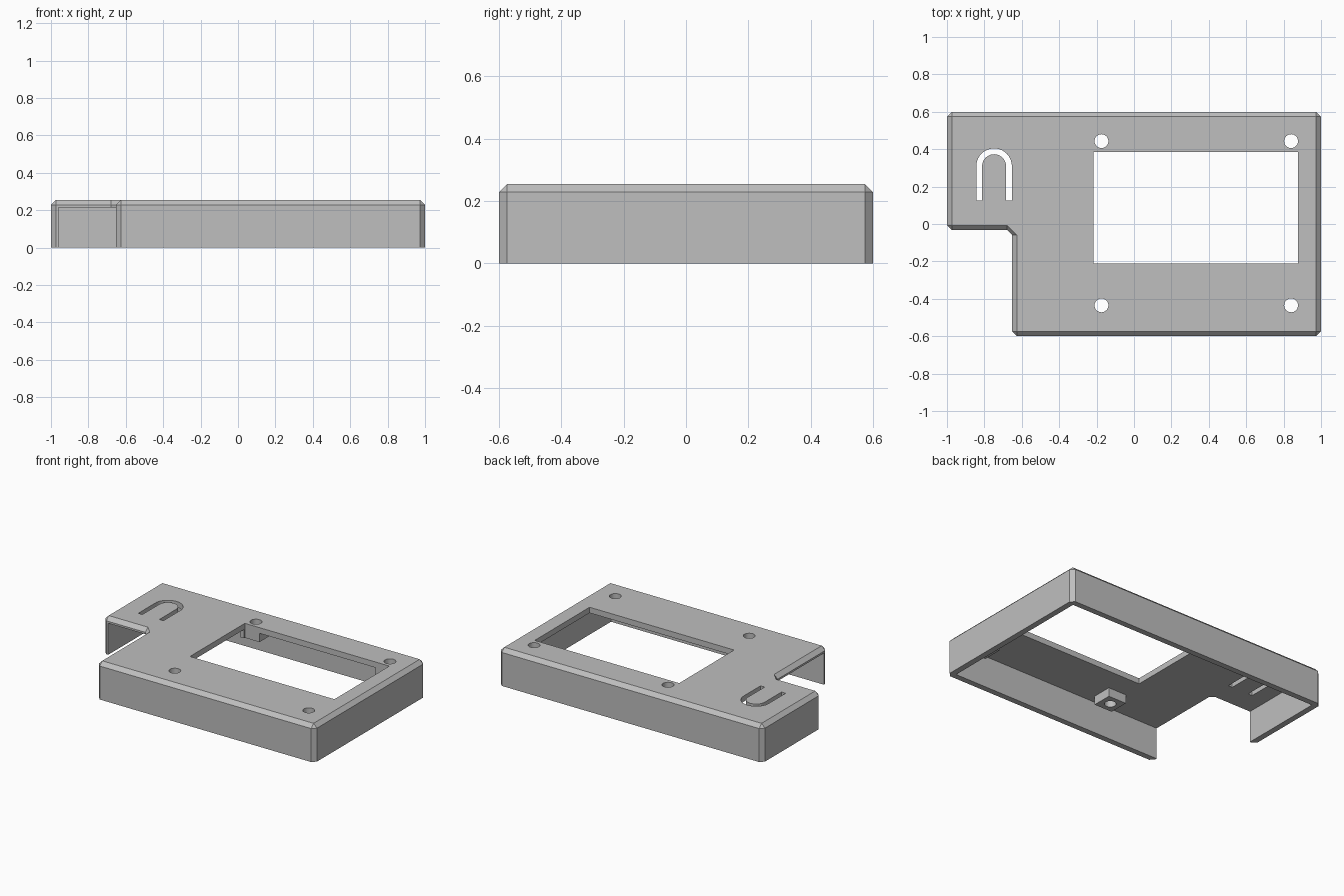
import bpy
import bmesh
from math import sin, cos, pi
from mathutils import Vector

if "Cube" in bpy.data.objects:
    bpy.data.objects.remove(bpy.data.objects["Cube"])

HEIGHT, CHAMFER, WALL, CEILING = 0.255, 0.026, 0.04, 0.216

grey = bpy.data.materials.new("mid grey plastic")
grey.use_nodes = True
COLOUR = (0.52, 0.52, 0.52, 1)
grey.diffuse_color = COLOUR
grey.node_tree.nodes["Principled BSDF"].inputs["Base Color"].default_value = COLOUR


def loft(name, rings):
    """Solid through a stack of (outline, z) rings of equal length."""
    bm = bmesh.new()
    loops = [[bm.verts.new((x, y, z)) for x, y in outline] for outline, z in rings]
    n = len(loops[0])
    for low, high in zip(loops, loops[1:]):
        for i in range(n):
            j = (i + 1) % n
            bm.faces.new((low[i], low[j], high[j], high[i]))
    bm.faces.new(loops[0][::-1])
    bm.faces.new(loops[-1])
    bmesh.ops.remove_doubles(bm, verts=bm.verts, dist=1e-5)
    bmesh.ops.recalc_face_normals(bm, faces=bm.faces)
    mesh = bpy.data.meshes.new(name)
    bm.to_mesh(mesh)
    bm.free()
    mesh.materials.append(grey)
    obj = bpy.data.objects.new(name, mesh)
    bpy.context.collection.objects.link(obj)
    return obj


def rect(x0, x1, y0, y1):
    return [(x0, y0), (x1, y0), (x1, y1), (x0, y1)]


def arc(cx, cy, r, a0, a1, steps):
    angles = [a0 + (a1 - a0) * i / steps for i in range(steps + 1)]
    return [(cx + r * cos(a), cy + r * sin(a)) for a in angles]


def combine(target, other, operation):
    """Apply a boolean and discard the helper solid."""
    mod = target.modifiers.new("combine", "BOOLEAN")
    mod.operation = operation
    mod.solver = "EXACT"
    mod.object = other
    bpy.context.view_layer.objects.active = target
    bpy.ops.object.modifier_apply(modifier=mod.name)
    bpy.data.objects.remove(other)


def chamfered_outlines(corners, b):
    """Cut every corner by b; return the side outline and the inset top outline."""
    side, top = [], []
    pts = [Vector(c) for c in corners]
    for i, c in enumerate(pts):
        d_in = (c - pts[i - 1]).normalized()
        d_out = (pts[(i + 1) % len(pts)] - c).normalized()
        for p, d in ((c - d_in * b, d_in), (c + d_out * b, d_out)):
            side.append(tuple(p))
            top.append(tuple(p + Vector((-d.y, d.x)) * b))
    return side, top


# Notched cover with chamfered upper and upright edges
corners = [(-0.652, -0.6), (1, -0.6), (1, 0.6), (-1, 0.6), (-1, -0.033), (-0.652, -0.033)]
side, top = chamfered_outlines(corners, CHAMFER)
cover = loft("cover", [(side, 0), (side, HEIGHT - CHAMFER), (top, HEIGHT)])

# Hollow underside, open along the notch
cavity = rect(-1 + WALL, 1 - WALL, -0.6 + WALL, 0.6 - WALL)
combine(cover, loft("cavity", [(cavity, -0.1), (cavity, CEILING)]), "DIFFERENCE")

# Square screw bosses under the plate
screws = [(x, y) for x in (-0.174, 0.84) for y in (-0.435, 0.443)]
B = 0.068
for x, y in screws:
    block = rect(x - B, x + B, y - B, y + B)
    combine(cover, loft("boss", [(block, CEILING - 0.06), (block, CEILING + 0.015)]), "UNION")

# Display window, screw holes and U-shaped button slot
cx, cy, end = -0.748, 0.309, 0.126
outer, inner = 0.095, 0.064
slot = ([(cx + outer, end)] + arc(cx, cy, outer, 0, pi, 20) + [(cx - outer, end), (cx - inner, end)]
        + arc(cx, cy, inner, pi, 0, 20) + [(cx + inner, end)])
openings = [rect(-0.217, 0.877, -0.21, 0.384), slot]
openings += [arc(x, y, 0.037, 0, 2 * pi * 31 / 32, 31) for x, y in screws]
for outline in openings:
    combine(cover, loft("opening", [(outline, 0.1), (outline, 0.4)]), "DIFFERENCE")
